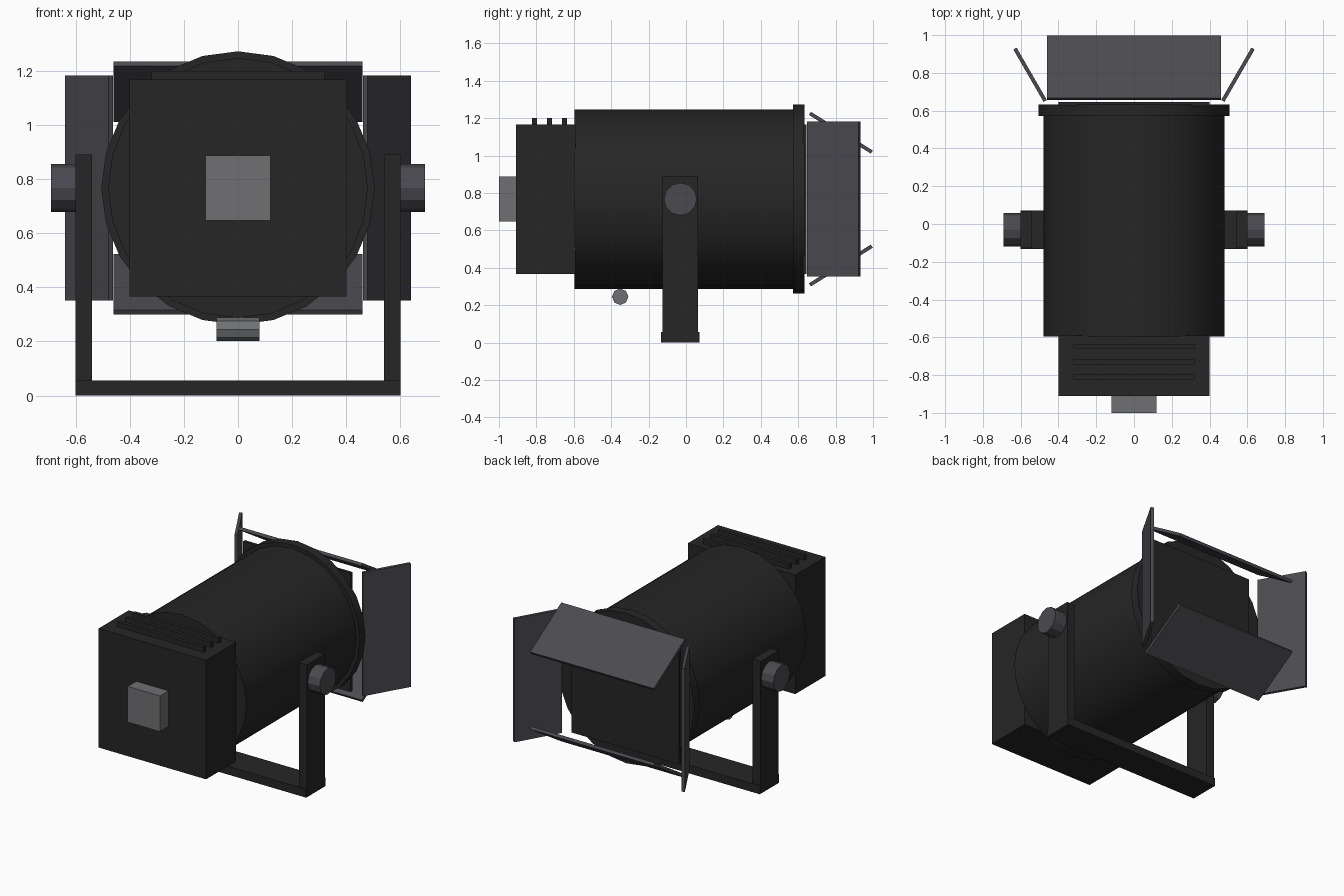
import bpy
import math

cube = bpy.data.objects.get("Cube")
if cube:
    bpy.data.objects.remove(cube, do_unlink=True)


def material(name, color):
    m = bpy.data.materials.new(name)
    m.use_nodes = True
    m.diffuse_color = (*color, 1)
    bsdf = next(n for n in m.node_tree.nodes if n.type == 'BSDF_PRINCIPLED')
    bsdf.inputs["Base Color"].default_value = (*color, 1)
    return m


BLACK = material("black paint", (0.019, 0.019, 0.019))
CHARCOAL = material("charcoal metal", (0.07, 0.068, 0.08))
GREY = material("grey metal", (0.16, 0.163, 0.17))

AXIS_Z = 0.767   # height of the lamp's axis
YOKE_Y = -0.03   # position of the yoke along the lamp


def finish(name, mat):
    ob = bpy.context.object
    ob.name = name
    ob.data.materials.append(mat)
    return ob


def box(name, center, size, mat, rot=(0, 0, 0)):
    """Box with baked size, turned about its centre."""
    bpy.ops.mesh.primitive_cube_add(size=1, location=center, rotation=rot)
    ob = finish(name, mat)
    ob.scale = size
    bpy.ops.object.transform_apply(location=False, rotation=False, scale=True)
    return ob


def cylinder(name, center, radius, length, axis, sides, mat, smooth=False):
    """Cylinder lying along the x or y axis."""
    rot = (0, math.pi / 2, 0) if axis == 'x' else (math.pi / 2, 0, 0)
    bpy.ops.mesh.primitive_cylinder_add(vertices=sides, radius=radius, depth=length,
                                        location=center, rotation=rot)
    ob = finish(name, mat)
    if smooth:
        bpy.ops.object.shade_smooth_by_angle(angle=math.radians(30))
    return ob


# Lamp housing
cylinder("lamp_barrel", (0, 0, AXIS_Z), 0.48, 1.19, 'y', 24, BLACK, True)
cylinder("lens_ring", (0, 0.603, AXIS_Z), 0.505, 0.06, 'y', 24, BLACK, True)
box("lens_plate", (0, 0.635, AXIS_Z), (0.8, 0.02, 0.8), BLACK)
box("rear_housing", (0, -0.75, AXIS_Z), (0.8, 0.32, 0.8), BLACK)
box("power_block", (0, -0.955, AXIS_Z), (0.24, 0.09, 0.24), GREY)

# Cooling fins on the rear housing
for i in range(3):
    box(f"cooling_fin_{i + 1}", (0, -0.81 + 0.08 * i, 1.18), (0.64, 0.025, 0.04), BLACK)

# Focus knob under the barrel
cylinder("focus_knob", (0, -0.352, 0.245), 0.044, 0.16, 'x', 8, GREY)

# Yoke with clamp knobs
box("yoke_base", (0, YOKE_Y, 0.028), (1.2, 0.205, 0.056), BLACK)
for side, s in (("left", 1), ("right", -1)):
    box(f"{side}_yoke_arm", (s * 0.57, YOKE_Y, 0.455), (0.06, 0.19, 0.87), BLACK)
    cylinder(f"{side}_clamp_knob", (s * 0.645, YOKE_Y, AXIS_Z), 0.088, 0.09, 'x', 12, CHARCOAL)
    # Side shutters open outward
    box(f"{side}_shutter", (s * 0.55, 0.79, AXIS_Z), (0.02, 0.32, 0.83), CHARCOAL,
        (0, 0, -s * math.radians(30)))

# Top and bottom shutters lean inward
for name, s in (("top", 1), ("bottom", -1)):
    box(f"{name}_shutter", (0, 0.828, AXIS_Z + s * 0.355), (0.92, 0.39, 0.02), CHARCOAL,
        (-s * math.radians(32), 0, 0))
